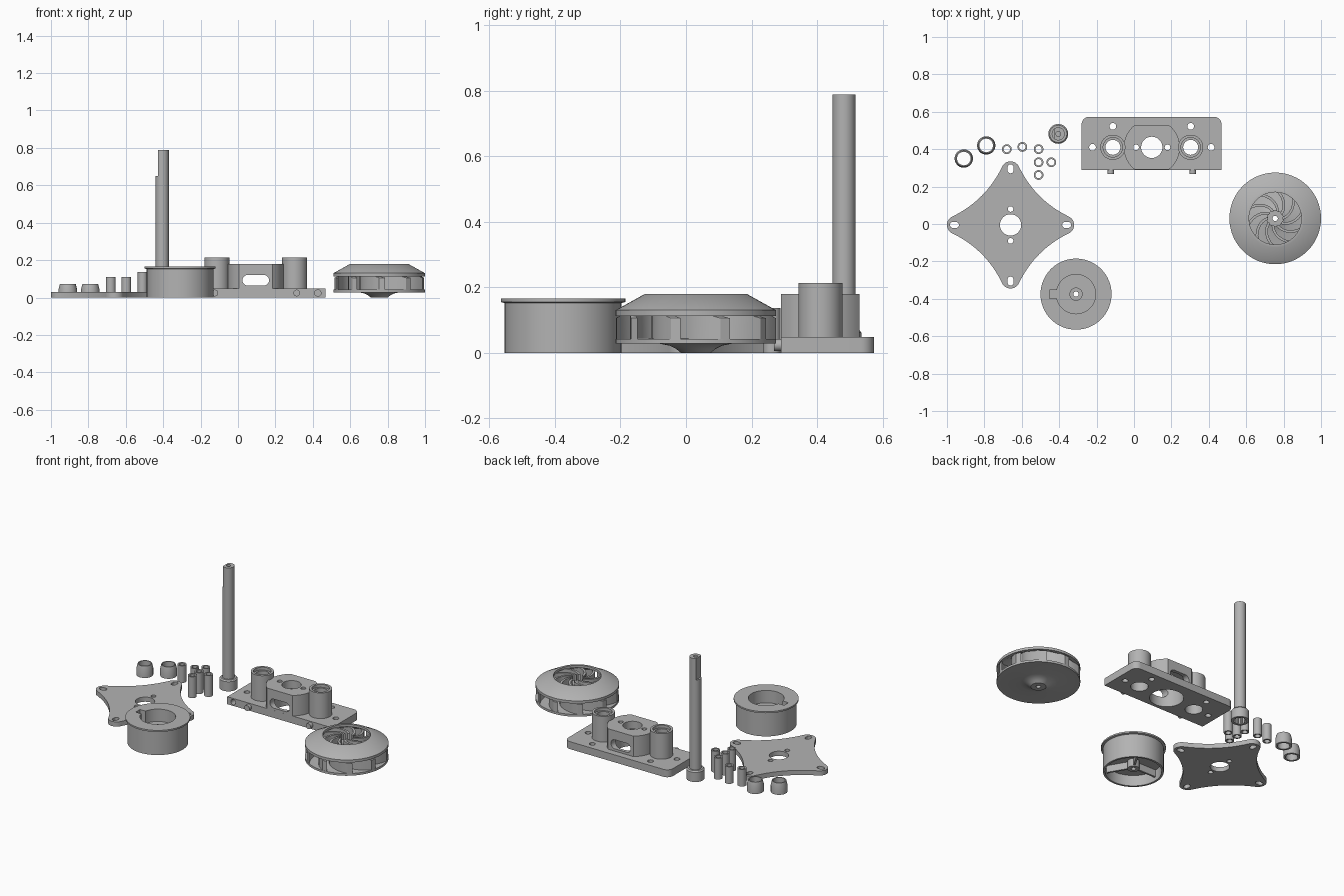
import bpy, bmesh, math
from math import sin, cos, pi, radians

if "Cube" in bpy.data.objects:
    bpy.data.objects.remove(bpy.data.objects["Cube"])

grey = bpy.data.materials.new("plain_grey")
grey.diffuse_color = (0.45, 0.45, 0.45, 1)
grey.use_nodes = True
grey.node_tree.nodes["Principled BSDF"].inputs["Base Color"].default_value = grey.diffuse_color


def finish(name, bm):
    bmesh.ops.remove_doubles(bm, verts=bm.verts, dist=1e-5)
    bmesh.ops.recalc_face_normals(bm, faces=bm.faces)
    me = bpy.data.meshes.new(name)
    bm.to_mesh(me)
    bm.free()
    ob = bpy.data.objects.new(name, me)
    me.materials.append(grey)
    bpy.context.collection.objects.link(ob)
    return ob


def prism(name, pts, h0, h1, axis='z'):
    """Extrude a closed outline along z, or along y with the outline in x, z."""
    bm = bmesh.new()
    place = (lambda a, b, h: (a, b, h)) if axis == 'z' else (lambda a, b, h: (a, h, b))
    lo = [bm.verts.new(place(a, b, h0)) for a, b in pts]
    hi = [bm.verts.new(place(a, b, h1)) for a, b in pts]
    bm.faces.new(lo)
    bm.faces.new(hi)
    for i in range(len(pts)):
        j = (i + 1) % len(pts)
        bm.faces.new((lo[i], lo[j], hi[j], hi[i]))
    return finish(name, bm)


def lathe(name, profile, x, y, n=48):
    """Revolve a closed (radius, z) profile around a vertical axis."""
    bm = bmesh.new()
    rings = [[bm.verts.new((x + r * cos(2 * pi * k / n), y + r * sin(2 * pi * k / n), z))
              for r, z in profile] for k in range(n)]
    m = len(profile)
    for k in range(n):
        a, b = rings[k], rings[(k + 1) % n]
        for i in range(m):
            j = (i + 1) % m
            if profile[i][0] > 0 or profile[j][0] > 0:
                bm.faces.new((a[i], b[i], b[j], a[j]))
    bmesh.ops.dissolve_degenerate(bm, dist=1e-6, edges=bm.edges)
    return finish(name, bm)


def arc(x, y, r, a0, a1, n):
    return [(x + r * cos(radians(a0 + (a1 - a0) * i / n)),
             y + r * sin(radians(a0 + (a1 - a0) * i / n))) for i in range(n + 1)]


def circle(x, y, r, n=32):
    return arc(x, y, r, 0, 360, n)[:-1]


def stadium(x, y, half, r, turn=0):
    dx, dy = half * cos(radians(turn)), half * sin(radians(turn))
    return (arc(x + dx, y + dy, r, turn - 90, turn + 90, 10)
            + arc(x - dx, y - dy, r, turn + 90, turn + 270, 10))


def boolean(ob, other, op):
    mod = ob.modifiers.new("bool", 'BOOLEAN')
    mod.operation, mod.object, mod.solver = op, other, 'EXACT'
    bpy.context.view_layer.objects.active = ob
    bpy.ops.object.modifier_apply(modifier=mod.name)
    bpy.data.objects.remove(other)


def cut(ob, pts, h0, h1, axis='z'):
    boolean(ob, prism("cutter", pts, h0, h1, axis), 'DIFFERENCE')


# Four-armed mounting plate
PX, PY = -0.66, -0.005
outline = []
for k in range(4):
    t = k * pi / 2
    p0, p2, c = (0.307, 0.047), (0.047, 0.307), 0.133
    part = arc(0.29, 0, 0.05, -70, 70, 12)
    for i in range(1, 16):
        s = i / 16
        part.append(tuple((1 - s) ** 2 * p0[d] + 2 * s * (1 - s) * c + s * s * p2[d] for d in (0, 1)))
    outline += [(PX + a * cos(t) - b * sin(t), PY + a * sin(t) + b * cos(t)) for a, b in part]
plate = prism("mounting_plate", outline, 0, 0.03)
cut(plate, circle(PX, PY, 0.057), -0.1, 0.1)
for s in (-1, 1):
    cut(plate, circle(PX, PY + s * 0.085, 0.015, 20), -0.1, 0.1)
for k in range(4):
    t = k * pi / 2
    cut(plate, stadium(PX + 0.3 * cos(t), PY + 0.3 * sin(t), 0.008, 0.016, 90 * k), -0.1, 0.1)

# Flanged drum, pocketed from above and hollow with ribs below
DX, DY = -0.31, -0.375
drum = lathe("drum", [(0.014, 0.07), (0.165, 0.07), (0.165, 0), (0.178, 0), (0.178, 0.152),
                      (0.19, 0.155), (0.19, 0.165), (0.105, 0.165), (0.105, 0.085),
                      (0.035, 0.085), (0.035, 0.1), (0.014, 0.1)], DX, DY, 64)
cut(drum, [(DX - 0.143, DY - 0.022), (DX - 0.09, DY - 0.022),
           (DX - 0.09, DY + 0.022), (DX - 0.143, DY + 0.022)], 0.085, 0.3)
lathe("drum_hub", [(0.014, 0.02), (0.035, 0.02), (0.035, 0.072), (0.014, 0.072)], DX, DY, 32)
for k in range(3):
    t = radians(60 + 120 * k)
    prism("drum_rib", [(DX + r * cos(t) - w * sin(t), DY + r * sin(t) + w * cos(t))
                       for r, w in ((0.03, -0.006), (0.168, -0.006), (0.168, 0.006), (0.03, 0.006))],
          0.025, 0.072)

# Impeller: lower disc, upper shroud and swept blades
IX, IY = 0.755, 0.03
lathe("impeller_disc", [(0.014, 0), (0.045, 0), (0.06, 0.012), (0.08, 0.022), (0.11, 0.028), (0.245, 0.028),
                        (0.245, 0.042), (0.08, 0.045), (0.045, 0.06), (0.045, 0.13),
                        (0.014, 0.13)], IX, IY, 64)
lathe("impeller_shroud", [(0.245, 0.113), (0.245, 0.13), (0.155, 0.18), (0.14, 0.18),
                          (0.14, 0.165), (0.225, 0.113)], IX, IY, 64)
bm = bmesh.new()
for k in range(10):
    sections = []
    for i in range(15):
        r = 0.04 + 0.204 * i / 14
        top = min(0.168, 0.168 - (r - 0.14) * 0.6)
        mid = 2 * pi * k / 10 + 8 * (r - 0.04)
        half = 0.007 * math.sqrt(1 + (8 * r) ** 2) / r      # constant thickness across the sweep
        sections.append([bm.verts.new((IX + r * cos(mid + s * half), IY + r * sin(mid + s * half), z))
                         for s, z in ((-1, 0.035), (1, 0.035), (1, top), (-1, top))])
    bm.faces.new(sections[0])
    bm.faces.new(sections[-1])
    for a, b in zip(sections, sections[1:]):
        for j in range(4):
            bm.faces.new((a[j], a[(j + 1) % 4], b[(j + 1) % 4], b[j]))
finish("impeller_blades", bm)

# Carriage: base plate, centre block and two bearing towers
CX, CY = 0.095, 0.41
x0, x1, y0, y1 = -0.28, 0.468, 0.29, 0.573
carriage = prism("carriage", [(x0, y0), (x1, y0)] + arc(x1 - 0.04, y1 - 0.04, 0.04, 0, 90, 8)
                 + arc(x0 + 0.04, y1 - 0.04, 0.04, 90, 180, 8), 0, 0.048)
block = (arc(CX, CY, 0.15, -53, 53, 16) + arc(CX, CY, 0.15, 127, 233, 16))
boolean(carriage, prism("block", block, 0.01, 0.18), 'UNION')
for s in (-1, 1):
    boolean(carriage, prism("tower", circle(CX + s * 0.208, CY, 0.067, 48), 0.01, 0.213), 'UNION')
cut(carriage, circle(CX, CY, 0.057), -0.1, 0.3)
cut(carriage, circle(CX, CY, 0.1, 48), -0.1, 0.13)
cut(carriage, stadium(CX, 0.092, 0.042, 0.029), 0.1, 0.7, 'y')
for s in (-1, 1):
    tx = CX + s * 0.208
    cut(carriage, circle(tx, CY, 0.04), -0.1, 0.3)
    cut(carriage, circle(tx, CY, 0.052), 0.195, 0.3)
    cut(carriage, circle(tx, CY, 0.052), -0.1, 0.17)
    cut(carriage, circle(CX + s * 0.084, CY, 0.015, 20), -0.1, 0.3)
    cut(carriage, circle(tx, 0.522, 0.018, 20), -0.1, 0.3)
    cut(carriage, circle(CX + s * 0.317, CY, 0.018, 20), -0.1, 0.3)
    cut(carriage, circle(CX + s * 0.332, 0.024, 0.017, 20), 0.2, 0.33, 'y')
    prism("front_peg", circle(CX + s * 0.219, 0.024, 0.018, 24), 0.268, 0.3, 'y')

# Drive shaft with a flat near the top and a hollow collar at the foot
SX, SY = -0.405, 0.482
shaft = lathe("shaft", [(0, 0.04), (0.038, 0.04), (0.038, 0), (0.053, 0), (0.053, 0.062), (0.046, 0.07),
                        (0.035, 0.07), (0.035, 0.788), (0.013, 0.788), (0.013, 0.74), (0, 0.74)],
              SX, SY, 40)
cut(shaft, [(SX - 0.1, SY - 0.1), (SX - 0.022, SY - 0.1),
            (SX - 0.022, SY + 0.1), (SX - 0.1, SY + 0.1)], 0.65, 1)
for k in range(10):
    t = 2 * pi * k / 10
    prism("collar_tooth", circle(SX + 0.037 * cos(t), SY + 0.037 * sin(t), 0.005, 8), 0.002, 0.045)

# Chamfered bushings
for x, y in ((-0.91, 0.35), (-0.79, 0.42)):
    lathe("bushing", [(0.036, 0), (0.049, 0), (0.049, 0.045), (0.042, 0.073), (0.036, 0.073)], x, y, 40)

# Small tube spacers
for x, y, h in ((-0.68, 0.4, 0.11), (-0.597, 0.412, 0.11), (-0.51, 0.4, 0.137),
                (-0.51, 0.33, 0.137), (-0.442, 0.33, 0.137), (-0.51, 0.262, 0.137)):
    lathe("spacer", [(0.017, 0), (0.026, 0), (0.026, h), (0.017, h)], x, y, 28)

# Smooth curved walls, keep hard edges
bpy.ops.object.select_all(action='SELECT')
bpy.context.view_layer.objects.active = shaft
bpy.ops.object.shade_smooth_by_angle(angle=radians(30))
